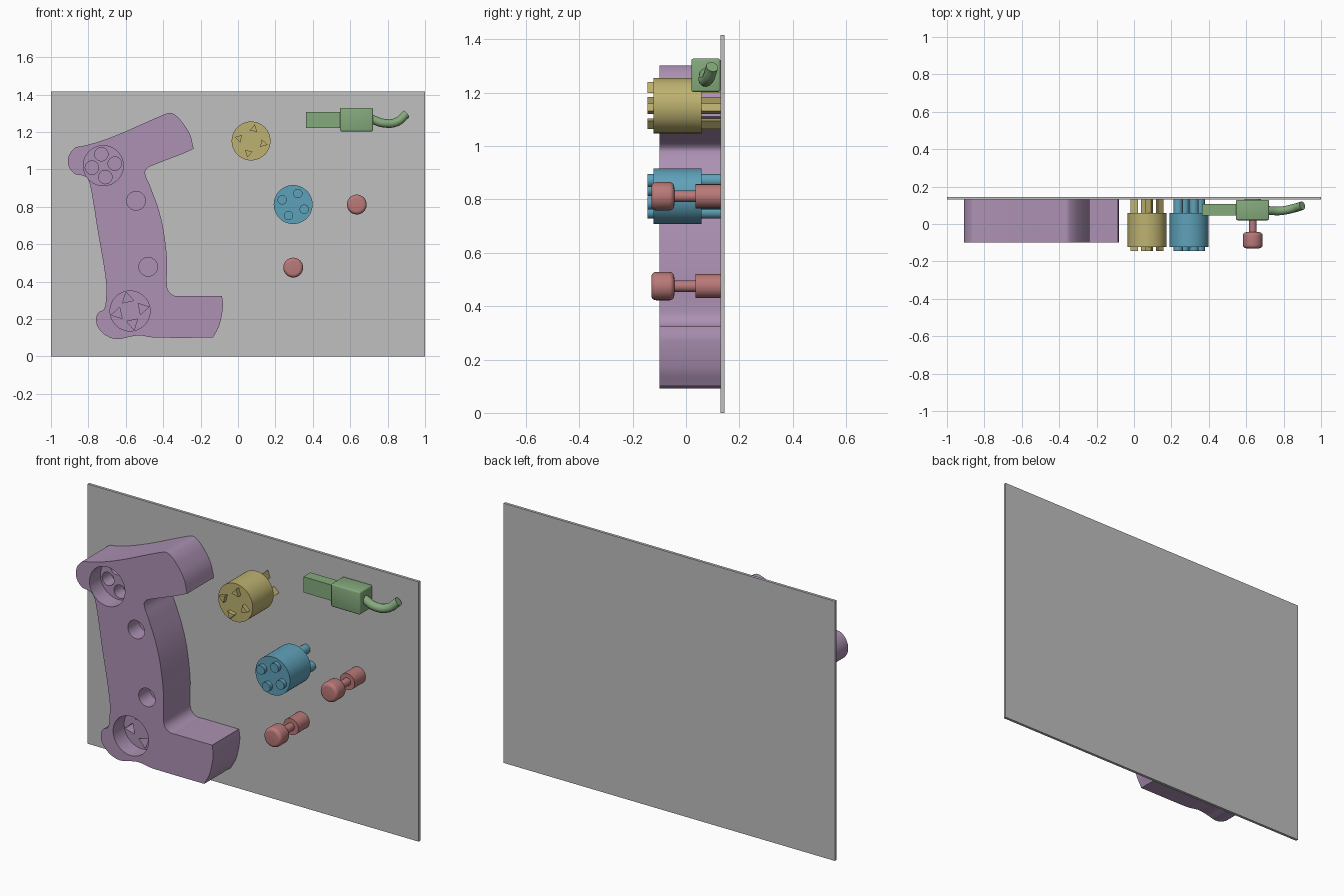
import bpy, bmesh, math
from mathutils import Vector
from mathutils.geometry import interpolate_bezier

if "Cube" in bpy.data.objects:
    bpy.data.objects.remove(bpy.data.objects["Cube"])


def material(name, rgb):
    m = bpy.data.materials.new(name)
    m.diffuse_color = (*[(c / 255) ** 2.2 for c in rgb], 1)
    m.use_nodes = True
    m.node_tree.nodes["Principled BSDF"].inputs["Base Color"].default_value = m.diffuse_color
    return m


GREY = material("panel grey", (190, 190, 190))
PURPLE = material("soft purple", (171, 144, 178))
YELLOW = material("mustard yellow", (188, 176, 112))
BLUE = material("sky blue", (95, 160, 184))
RED = material("dusty red", (184, 120, 120))
GREEN = material("leaf green", (131, 168, 123))


def finish(name, bm, mat, angle=35):
    bmesh.ops.recalc_face_normals(bm, faces=bm.faces)
    me = bpy.data.meshes.new(name)
    bm.to_mesh(me)
    bm.free()
    ob = bpy.data.objects.new(name, me)
    bpy.context.collection.objects.link(ob)
    me.materials.append(mat)
    smooth(ob, angle)
    return ob


def smooth(ob, angle=35):
    bpy.ops.object.select_all(action='DESELECT')
    ob.select_set(True)
    bpy.context.view_layer.objects.active = ob
    bpy.ops.object.shade_smooth_by_angle(angle=math.radians(angle))


def prism(bm, pts, y0, y1):
    """Extrude an (x, z) outline from y0 to y1."""
    a = [bm.verts.new((x, y0, z)) for x, z in pts]
    b = [bm.verts.new((x, y1, z)) for x, z in pts]
    bm.faces.new(a)
    bm.faces.new(b[::-1])
    for i in range(len(pts)):
        j = (i + 1) % len(pts)
        bm.faces.new((a[i], b[i], b[j], a[j]))


def ngon(cx, cz, r, n=40, turn=0.0):
    return [(cx + r * math.cos(turn + math.tau * i / n),
             cz + r * math.sin(turn + math.tau * i / n)) for i in range(n)]


def ring_of_four(cx, cz, radius, first_deg, r, sides):
    """Four small outlines around a centre, each pointing outward."""
    out = []
    for k in range(4):
        a = math.radians(first_deg + 90 * k)
        out.append(ngon(cx + radius * math.cos(a), cz + radius * math.sin(a), r, sides, a))
    return out


def box(name, lo, hi, mat, bevel=0.0):
    bm = bmesh.new()
    prism(bm, [(lo[0], lo[2]), (hi[0], lo[2]), (hi[0], hi[2]), (lo[0], hi[2])], lo[1], hi[1])
    if bevel:
        bmesh.ops.bevel(bm, geom=bm.edges[:], offset=bevel, segments=3,
                        profile=0.5, affect='EDGES')
    return finish(name, bm, mat)


def smooth_outline(pts, sharp, steps=6):
    """Closed rounded outline; corners listed in sharp stay crisp."""
    p = [Vector((x, z)) for x, z in pts]
    n, out = len(p), []
    for i in range(n):
        j = (i + 1) % n
        length = (p[j] - p[i]).length / 3
        ti = (p[j] - p[i - 1]).normalized()
        tj = (p[(j + 1) % n] - p[i]).normalized()
        h0 = p[i] + ((p[j] - p[i]) / 3 if i in sharp else ti * length)
        h1 = p[j] - ((p[j] - p[i]) / 3 if j in sharp else tj * length)
        out += [tuple(v)[:2] for v in interpolate_bezier(p[i], h0, h1, p[j], steps + 1)[:-1]]
    return out


# Back panel
box("back_panel", (-1, 0.13, 0), (1, 0.145, 1.417), GREY)

# Bracket-shaped grip body
outline = [(-.364, 1.302), (-.335, 1.29), (-.30, 1.255), (-.257, 1.187), (-.237, 1.11),
           (-.30, 1.082), (-.45, 1.024), (-.485, 1.006), (-.497, .98), (-.47, .91),
           (-.428, .797), (-.40, .685), (-.38, .524), (-.381, .40), (-.374, .353),
           (-.342, .325), (-.30, .324), (-.086, .324), (-.08, .27), (-.10, .166),
           (-.134, .10), (-.40, .10), (-.46, .102), (-.524, .112), (-.58, .105),
           (-.647, .092), (-.706, .112), (-.75, .158), (-.758, .205), (-.745, .235),
           (-.717, .252), (-.706, .30), (-.706, .406), (-.75, .674), (-.787, .90),
           (-.805, .952), (-.834, .968), (-.872, .976), (-.905, 1.016), (-.905, 1.07),
           (-.872, 1.115), (-.829, 1.125), (-.738, 1.15), (-.62, 1.195), (-.42, 1.283)]
bm = bmesh.new()
prism(bm, smooth_outline(outline, {4, 17, 20}), -0.10, 0.13)
body = finish("grip_body", bm, PURPLE)

# Recesses: wide pockets, their deeper sockets, and peg holes
TOP, LOW = (-.72, 1.02), (-.577, .243)
stages = [
    (-0.005, [ngon(*TOP, .107, 48), ngon(*LOW, .107, 48),
              ngon(-.545, .832, .05, 32), ngon(-.48, .479, .05, 32)]),
    (0.07, ring_of_four(*TOP, .062, 100, .036, 24) + ring_of_four(*LOW, .068, 12, .035, 3)),
]
for depth_y, shapes in stages:
    bm = bmesh.new()
    for s in shapes:
        prism(bm, s, -0.2 if depth_y < 0.05 else -0.05, depth_y)
    cutter = finish("recess_cutter", bm, PURPLE)
    cutter.hide_render = True
    mod = body.modifiers.new("recess", 'BOOLEAN')
    mod.operation, mod.solver, mod.object = 'DIFFERENCE', 'EXACT', cutter
    bpy.context.view_layer.objects.active = body
    bpy.ops.object.modifier_apply(modifier=mod.name)
    bpy.data.objects.remove(cutter)
smooth(body)


# Two round plugs with pins running out of both ends
def plug(name, cx, cz, mat, pins):
    bm = bmesh.new()
    prism(bm, ngon(cx, cz, .104, 48), -0.122, 0.058)
    for s in pins:
        prism(bm, s, -0.145, -0.122)
        prism(bm, s, 0.058, 0.13)
    finish(name, bm, mat)


plug("triangle_pin_plug", .07, 1.152, YELLOW, ring_of_four(.07, 1.152, .066, 77, .024, 3))
plug("round_pin_plug", .295, .812, BLUE, ring_of_four(.295, .812, .064, 67, .025, 24))

# Turned pegs: rounded head, thin neck, plain foot
R = .018
profile = [(0, -.13)]
profile += [(.053 - R + R * math.sin(a), -.13 + R - R * math.cos(a))
            for a in [math.pi / 2 * k / 5 for k in range(6)]]
profile += [(.053 - R + R * math.cos(a), -.044 - R + R * math.sin(a))
            for a in [math.pi / 2 * k / 5 for k in range(6)]]
profile += [(.021, -.044), (.021, .035), (.045, .035), (.045, .13), (0, .13)]


def peg(name, cx, cz, n=32):
    bm = bmesh.new()
    rings = [[bm.verts.new((x, y, z)) for x, z in ngon(cx, cz, r, n)] for r, y in profile]
    for a, b in zip(rings, rings[1:]):
        for i in range(n):
            j = (i + 1) % n
            bm.faces.new((a[i], a[j], b[j], b[i]))
    bmesh.ops.remove_doubles(bm, verts=bm.verts, dist=1e-5)
    finish(name, bm, RED)


peg("upper_peg", .635, .812)
peg("lower_peg", .295, .475)

# Cable connector: tongue, housing, bent cable
box("connector_tongue", (.363, .045, 1.222), (.55, .106, 1.308), GREEN)
box("connector_housing", (.545, .02, 1.203), (.722, .129, 1.328), GREEN, .008)
cu = bpy.data.curves.new("cable", 'CURVE')
cu.dimensions = '3D'
cu.bevel_depth, cu.bevel_resolution, cu.use_fill_caps = .023, 4, True
path = [(.71, .073, 1.271), (.78, .07, 1.247), (.85, .083, 1.254), (.9, .098, 1.297)]
sp = cu.splines.new('BEZIER')
sp.bezier_points.add(len(path) - 1)
for bp, co in zip(sp.bezier_points, path):
    bp.co = co
    bp.handle_left_type = bp.handle_right_type = 'AUTO'
cable = bpy.data.objects.new("cable", cu)
bpy.context.collection.objects.link(cable)
cu.materials.append(GREEN)
bpy.ops.object.select_all(action='DESELECT')
cable.select_set(True)
bpy.context.view_layer.objects.active = cable
bpy.ops.object.convert(target='MESH')
smooth(bpy.context.view_layer.objects.active)
